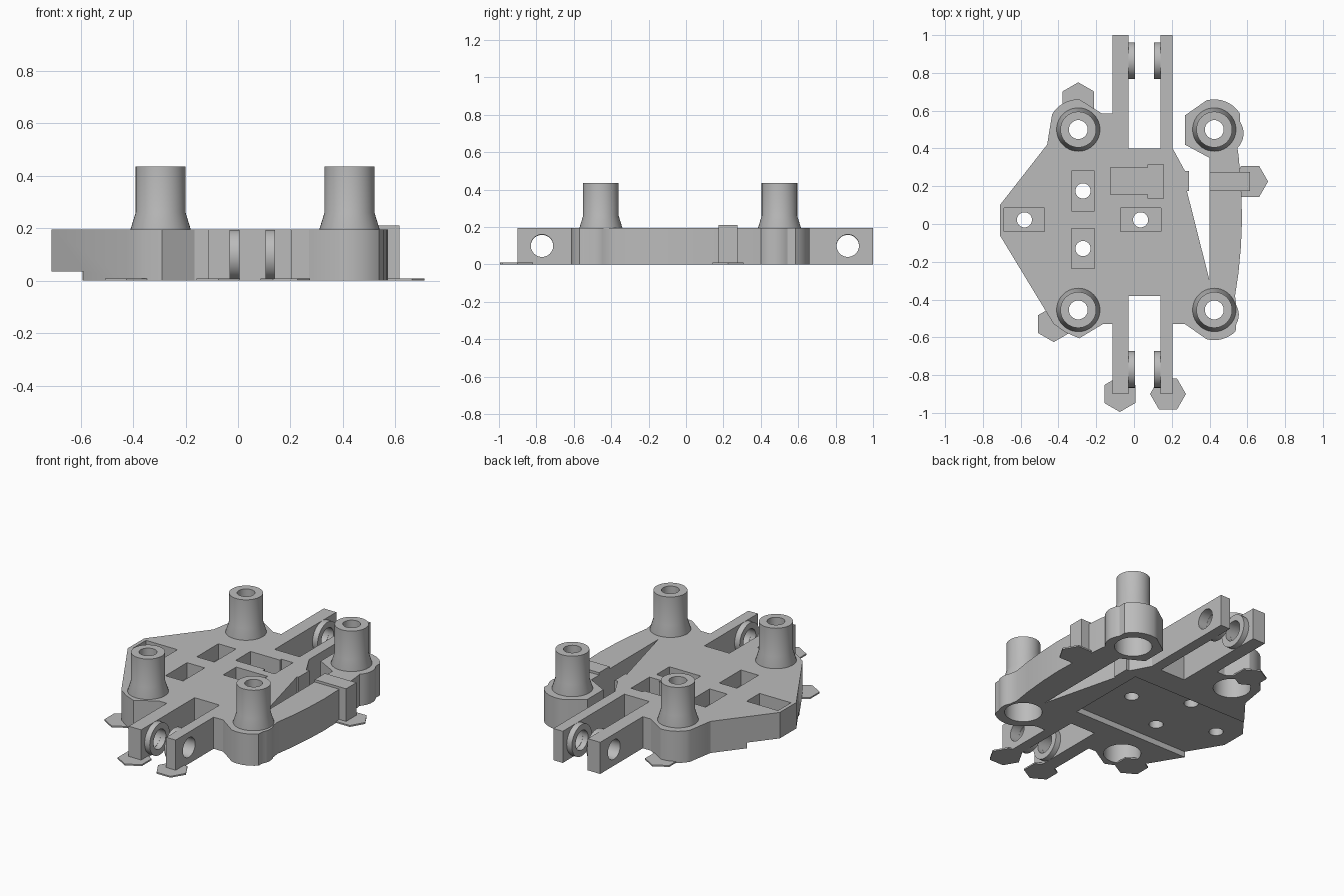
import bpy, bmesh
from math import sin, cos, pi, radians
from mathutils import Matrix

cube = bpy.data.objects.get("Cube")
if cube:
    bpy.data.objects.remove(cube, do_unlink=True)

grey = bpy.data.materials.new("plain grey")
grey.use_nodes = True
GREY = (0.5, 0.5, 0.5, 1)
grey.diffuse_color = GREY
grey.node_tree.nodes["Principled BSDF"].inputs["Base Color"].default_value = GREY

TOP = 0.195
TOWERS = [(x, y) for x in (-0.295, 0.425) for y in (-0.455, 0.5)]


def finish(name, bm):
    bmesh.ops.recalc_face_normals(bm, faces=bm.faces)
    mesh = bpy.data.meshes.new(name)
    bm.to_mesh(mesh)
    bm.free()
    mesh.materials.append(grey)
    obj = bpy.data.objects.new(name, mesh)
    bpy.context.collection.objects.link(obj)
    return obj


def prism(name, points, z0, z1):
    bm = bmesh.new()
    face = bm.faces.new([bm.verts.new((x, y, z0)) for x, y in points])
    ext = bmesh.ops.extrude_face_region(bm, geom=[face])
    verts = [g for g in ext["geom"] if isinstance(g, bmesh.types.BMVert)]
    bmesh.ops.translate(bm, verts=verts, vec=(0, 0, z1 - z0))
    return finish(name, bm)


def box(name, x0, x1, y0, y1, z0, z1):
    return prism(name, [(x0, y0), (x1, y0), (x1, y1), (x0, y1)], z0, z1)


def arc(cx, cy, r, a0, a1, n=8):
    angles = [radians(a0 + (a1 - a0) * i / n) for i in range(n + 1)]
    return [(cx + r * cos(a), cy + r * sin(a)) for a in angles]


def ring(name, profile, loc, along_x=False, n=40):
    """Revolve a closed (radius, height) loop into a hollow round part."""
    bm = bmesh.new()
    loops = [[bm.verts.new((r * cos(2 * pi * i / n), r * sin(2 * pi * i / n), z))
              for r, z in profile] for i in range(n)]
    m = len(profile)
    for i in range(n):
        a, b = loops[i], loops[(i + 1) % n]
        for j in range(m):
            k = (j + 1) % m
            bm.faces.new((a[j], b[j], b[k], a[k]))
    if along_x:
        bm.transform(Matrix.Rotation(pi / 2, 4, "Y"))
    bm.transform(Matrix.Translation(loc))
    return finish(name, bm)


def rod(r, length, loc, along_x=False):
    """Solid round cutter centred on loc."""
    bm = bmesh.new()
    bmesh.ops.create_cone(bm, cap_ends=True, segments=40, radius1=r, radius2=r, depth=length)
    if along_x:
        bm.transform(Matrix.Rotation(pi / 2, 4, "Y"))
    bm.transform(Matrix.Translation(loc))
    return finish("cutter", bm)


def cut(obj, cutters):
    for c in cutters:
        mod = obj.modifiers.new("cut", "BOOLEAN")
        mod.operation, mod.solver, mod.object = "DIFFERENCE", "EXACT", c
    graph = bpy.context.evaluated_depsgraph_get()
    graph.update()
    mesh = bpy.data.meshes.new_from_object(obj.evaluated_get(graph))
    obj.modifiers.clear()
    obj.data = mesh
    for c in cutters:
        bpy.data.objects.remove(c, do_unlink=True)


# Base plate with forked arms, tower lobes and the curved side bar
outline = [(-0.71, 0.1), (-0.46, 0.42)]
outline += arc(-0.295, 0.5, 0.16, 150, 88)
outline += [(-0.17, 0.585), (-0.115, 0.585), (-0.115, 1), (-0.03, 1), (-0.03, 0.4),
            (0.14, 0.4), (0.14, 1), (0.205, 1), (0.205, 0.4), (0.27, 0.28),
            (0.29, 0.28), (0.29, 0.175), (0.28, 0.175), (0.4, -0.3), (0.4, 0.35),
            (0.27, 0.42), (0.27, 0.575)]
outline += arc(0.425, 0.5, 0.16, 105, 32)
outline += arc(0.47, 0.48, 0.11, 35, -45)
outline += [(0.555, 0.35), (0.568, 0.17), (0.572, 0.02), (0.566, -0.12),
            (0.553, -0.26), (0.535, -0.38)]
outline += arc(0.455, -0.48, 0.1, 30, -30, 6)
outline += arc(0.425, -0.455, 0.16, -45, -105)
outline += [(0.27, -0.53), (0.205, -0.53), (0.205, -0.9), (0.14, -0.9), (0.14, -0.38),
            (-0.03, -0.38), (-0.03, -0.9), (-0.115, -0.9), (-0.115, -0.53),
            (-0.165, -0.53), (-0.29, -0.605), (-0.36, -0.575), (-0.425, -0.53),
            (-0.71, -0.06)]
plate = prism("base_plate", outline, 0, TOP)

# Underside recess, tower bores, nut pockets with screw holes, hinge holes
cutters = [box("cutter", -0.9, 0.2, -0.26, 0.25, -0.1, 0.035)]
cutters += [rod(0.105, 1, (x, y, 0)) for x, y in TOWERS]
for x, y, w, d in [(-0.58, 0.022, 0.107, 0.063), (0.035, 0.022, 0.107, 0.063),
                   (-0.27, 0.175, 0.06, 0.105), (-0.27, -0.13, 0.06, 0.105)]:
    cutters.append(box("cutter", x - w, x + w, y - d, y + d, 0.1, 0.4))
    cutters.append(rod(0.04, 1, (x, y, 0)))
cutters.append(box("cutter", -0.125, 0.08, 0.155, 0.3, 0.06, 0.4))
cutters.append(box("cutter", 0.075, 0.155, 0.135, 0.315, 0.06, 0.4))
cutters.append(rod(0.04, 0.6, (0.4, 0.225, 0.11), True))
for y in (-0.77, 0.865):
    cutters.append(rod(0.06, 0.6, (0.045, y, 0.1), True))
cut(plate, cutters)

# Block on the side bar for the cross screw
block = box("screw_block", 0.4, 0.615, 0.175, 0.275, 0, 0.21)
cut(block, [rod(0.04, 0.6, (0.5, 0.225, 0.11), True)])

# Hollow towers with flared feet
round_parts = [plate, block]
tower_profile = [(0.11, 0.15), (0.115, TOP), (0.095, 0.26), (0.095, 0.435),
                 (0.05, 0.435), (0.05, 0.15)]
for x, y in TOWERS:
    round_parts.append(ring("tower", tower_profile, (x, y, 0)))

# Round bosses on the inner faces of the forked arms
for y in (-0.77, 0.865):
    for x in (-0.015, 0.125):
        boss = [(0.097, -0.02), (0.097, 0.02), (0.06, 0.02), (0.06, -0.02)]
        round_parts.append(ring("hinge_boss", boss, (x, y, 0.0975), True))

# Thin hexagonal feet
for x, y, turn in [(-0.295, 0.655, 30), (-0.425, -0.53, 30), (-0.075, -0.9, 30),
                   (0.18, -0.9, 0), (0.615, 0.225, 0)]:
    prism("foot_pad", arc(x, y, 0.095, turn, turn + 300, 5), 0, 0.009)

bpy.ops.object.select_all(action="DESELECT")
for obj in round_parts:
    obj.select_set(True)
bpy.context.view_layer.objects.active = plate
bpy.ops.object.shade_smooth_by_angle(angle=radians(25))
